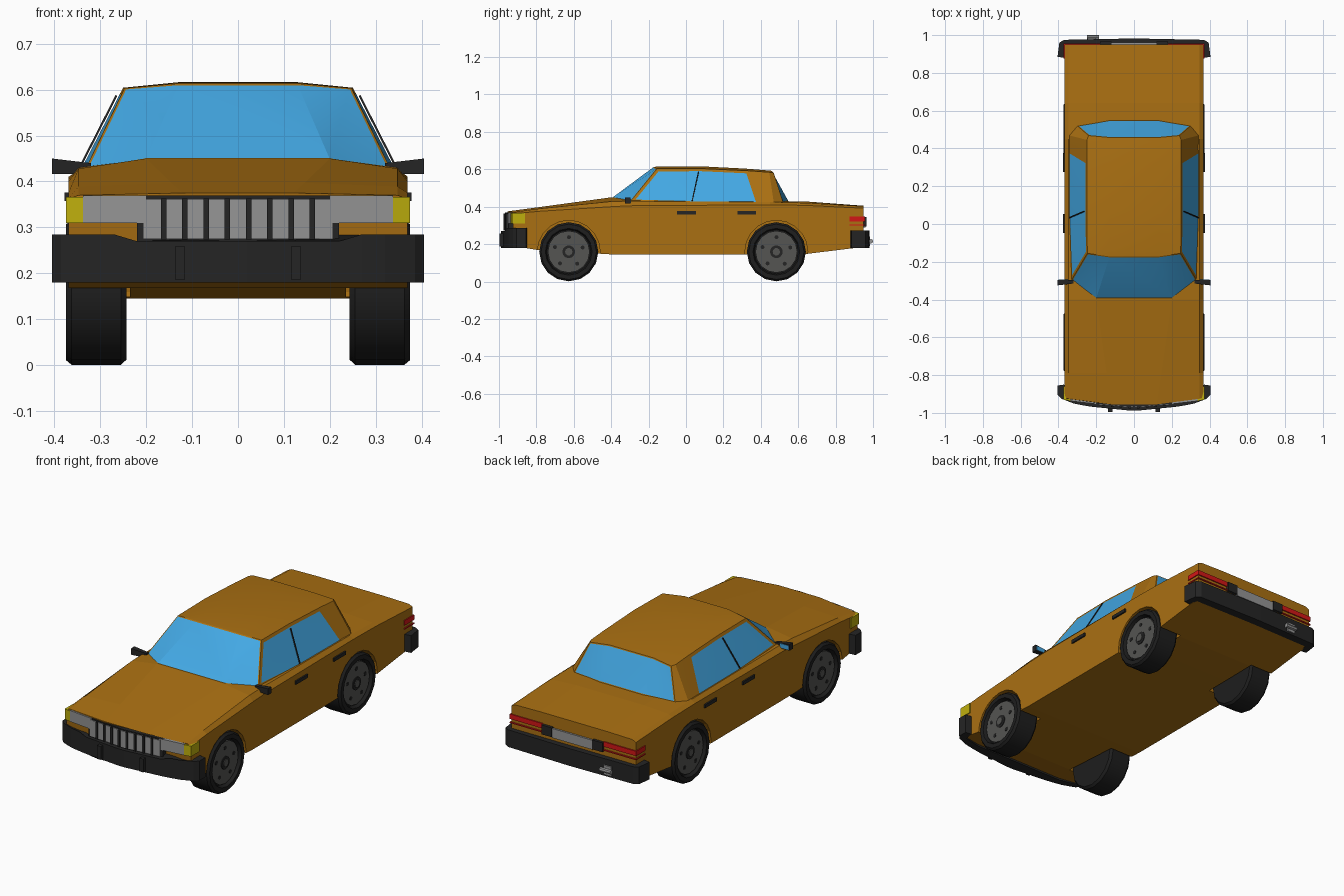
import bpy, bmesh, math
from mathutils import Matrix, Vector

cube = bpy.data.objects.get("Cube")
if cube:
    bpy.data.objects.remove(cube)


def material(name, r, g, b):
    m = bpy.data.materials.new(name)
    m.use_nodes = True
    m.diffuse_color = (r, g, b, 1)
    m.node_tree.nodes["Principled BSDF"].inputs["Base Color"].default_value = (r, g, b, 1)
    return m


PAINT = material("ochre_paint", 0.40, 0.16, 0.006)
GLASS = material("blue_glass", 0.056, 0.39, 0.77)
BLACK = material("black_trim", 0.018, 0.018, 0.018)
TYRE = material("tyre_rubber", 0.013, 0.013, 0.013)
RIM = material("rim_grey", 0.09, 0.09, 0.085)
GREY = material("light_grey", 0.30, 0.30, 0.30)
YELLOW = material("indicator_yellow", 0.52, 0.43, 0.004)
RED = material("lamp_red", 0.65, 0.008, 0.008)


def finish(bm, name, mats, smooth=None):
    bmesh.ops.recalc_face_normals(bm, faces=bm.faces)
    me = bpy.data.meshes.new(name)
    bm.to_mesh(me)
    bm.free()
    for m in mats:
        me.materials.append(m)
    ob = bpy.data.objects.new(name, me)
    bpy.context.collection.objects.link(ob)
    if smooth:
        bpy.ops.object.select_all(action="DESELECT")
        ob.select_set(True)
        bpy.context.view_layer.objects.active = ob
        bpy.ops.object.shade_smooth_by_angle(angle=math.radians(smooth))
    return ob


def prism(name, outline, z0, z1, mat, side=1):
    """Extrude an xy outline upward; z1 may be a function of x."""
    top = z1 if callable(z1) else (lambda x: z1)
    bm = bmesh.new()
    low = [bm.verts.new((x * side, y, z0)) for x, y in outline]
    high = [bm.verts.new((x * side, y, top(x))) for x, y in outline]
    bm.faces.new(low)
    bm.faces.new(high)
    for i in range(len(low)):
        j = (i + 1) % len(low)
        bm.faces.new((low[i], low[j], high[j], high[i]))
    return finish(bm, name, [mat])


def box(name, x0, x1, y0, y1, z0, z1, mat, side=1):
    return prism(name, [(x0, y0), (x1, y0), (x1, y1), (x0, y1)], z0, z1, mat, side)


def disc(name, r, x0, x1, y, z, mat, n=16, smooth=30):
    """Cylinder along x."""
    bm = bmesh.new()
    place = Matrix.Translation(((x0 + x1) / 2, y, z)) @ Matrix.Rotation(math.pi / 2, 4, "Y")
    bmesh.ops.create_cone(bm, cap_ends=True, segments=n, radius1=r, radius2=r,
                          depth=abs(x1 - x0), matrix=place)
    return finish(bm, name, [mat], smooth)


WHEEL_Y = {"front": -0.627, "rear": 0.483}
WHEEL_Z = 0.159
SIDES = {"left": 1, "right": -1}

# Lower body: lofted sections (y, crease x, top z, edge z, shoulder z, bottom z)
sections = [
    (-0.955, 0.12, 0.375, 0.37, 0.362, 0.19),
    (-0.79, 0.145, 0.397, 0.389, 0.375, 0.168),
    (-0.40, 0.20, 0.45, 0.428, 0.40, 0.145),
    (-0.30, 0.20, 0.45, 0.43, 0.405, 0.145),
    (0.45, 0.20, 0.43, 0.425, 0.41, 0.145),
    (0.64, 0.20, 0.428, 0.42, 0.407, 0.147),
    (0.95, 0.20, 0.405, 0.402, 0.392, 0.185)]
bm = bmesh.new()
rings = []
for k, (y, cx, top, edge, shoulder, bottom) in enumerate(sections):
    half = [(cx, top), (0.347, edge), (0.369, shoulder), (0.369, bottom)]
    pts = half + [(-x, z) for x, z in reversed(half)]
    bend = 0.03 if k == 0 else 0
    rings.append([bm.verts.new((x, y + bend * (abs(x) > 0.3), z)) for x, z in pts])
for a, b in zip(rings, rings[1:]):
    for i in range(8):
        j = (i + 1) % 8
        bm.faces.new((a[i], a[j], b[j], b[i]))
bm.faces.new(rings[0])
bm.faces.new(rings[-1])
body = finish(bm, "body", [PAINT])

# Wheel arches
for y in WHEEL_Y.values():
    for s in SIDES.values():
        cutter = disc("arch_cutter", 0.168, s * 0.235, s * 0.5, y, WHEEL_Z, PAINT, 20, None)
        mod = body.modifiers.new("arch", "BOOLEAN")
        mod.operation, mod.solver, mod.object = "DIFFERENCE", "EXACT", cutter
        bpy.context.view_layer.objects.active = body
        bpy.ops.object.modifier_apply(modifier=mod.name)
        bpy.data.objects.remove(cutter)

# Cabin: base and roof outlines from front to rear, mirrored
base = [(0.20, -0.395, 0.447), (0.333, -0.30, 0.425), (0.348, 0.05, 0.414), (0.348, 0.395, 0.412),
        (0.345, 0.47, 0.418), (0.30, 0.52, 0.422), (0.13, 0.548, 0.428)]
roof = [(0.13, -0.172, 0.613), (0.247, -0.155, 0.603), (0.25, 0.08, 0.604), (0.25, 0.335, 0.592),
        (0.25, 0.445, 0.584), (0.24, 0.468, 0.582), (0.13, 0.458, 0.592)]
last = len(base) - 1
bm = bmesh.new()
glass = {"wind": [], "rear": [], "left": [], "right": []}
rows = {}
for name, s in SIDES.items():
    lo = [bm.verts.new((x * s, y, z)) for x, y, z in base]
    hi = [bm.verts.new((x * s, y, z)) for x, y, z in roof]
    crown = [hi[0]] + [bm.verts.new((0.13 * s, y * 0.93, z + 0.012)) for x, y, z in roof[1:-1]] + [hi[-1]]
    rows[name] = (lo, hi, crown)
    for i in range(last):
        f = bm.faces.new((lo[i], lo[i + 1], hi[i + 1], hi[i]))
        key = {0: "wind", 1: name, 2: name, last - 1: "rear"}.get(i)
        if key:
            glass[key].append(f)
        ring = [hi[i], hi[i + 1], crown[i + 1], crown[i]]
        bm.faces.new(list(dict.fromkeys(ring)))
(lo, hi, crown), (lo2, hi2, crown2) = rows["left"], rows["right"]
for i in range(last):
    bm.faces.new((crown[i], crown[i + 1], crown2[i + 1], crown2[i]))
for key, i in (("wind", 0), ("rear", last)):
    glass[key].append(bm.faces.new((lo[i], hi[i], hi2[i], lo2[i])))
bmesh.ops.recalc_face_normals(bm, faces=bm.faces)
for key, faces in glass.items():
    width = 0.016 if key in SIDES else 0.006
    bmesh.ops.inset_region(bm, faces=faces, thickness=width, use_even_offset=True, use_boundary=True)
    for f in faces:
        f.material_index = 1
finish(bm, "cabin", [PAINT, GLASS], 20)

for name, s in SIDES.items():
    # Wheels
    for end, y in WHEEL_Y.items():
        bm = bmesh.new()
        profile = [(0, 0.243), (0.147, 0.243), (0.158, 0.255), (0.158, 0.362),
                   (0.148, 0.374), (0.125, 0.374), (0.118, 0.352), (0, 0.352)]
        verts = [bm.verts.new((x * s, y, WHEEL_Z + r)) for r, x in profile]
        edges = [bm.edges.new(p) for p in zip(verts, verts[1:])]
        bmesh.ops.spin(bm, geom=verts + edges, cent=(0, y, WHEEL_Z), axis=(1, 0, 0),
                       angle=math.tau, steps=16)
        bmesh.ops.remove_doubles(bm, verts=bm.verts, dist=0.0005)
        tag = f"{end}_{name}_"
        finish(bm, tag + "tyre", [TYRE], 30)
        disc(tag + "rim", 0.112, s * 0.345, s * 0.362, y, WHEEL_Z, RIM)
        disc(tag + "hub_ring", 0.034, s * 0.35, s * 0.366, y, WHEEL_Z, BLACK)
        disc(tag + "hub_cap", 0.02, s * 0.35, s * 0.37, y, WHEEL_Z, RIM, 10)
        for k in range(5):
            a = math.tau * k / 5 + 0.3
            disc(tag + "rim_hole", 0.011, s * 0.355, s * 0.364, y + 0.078 * math.cos(a),
                 WHEEL_Z + 0.078 * math.sin(a), BLACK, 8)

    # Door handles, mirrors and window divider
    for end, y in (("front", -0.047), ("rear", 0.275)):
        box(f"{end}_{name}_door_handle", 0.36, 0.377, y, y + 0.1, 0.358, 0.376, BLACK, s)
    prism(name + "_mirror", [(0.32, -0.315), (0.405, -0.325), (0.405, -0.297), (0.32, -0.297)],
          0.416, lambda x: 0.45 if x > 0.4 else 0.44, BLACK, s)
    box(name + "_mirror_glass", 0.35, 0.40, -0.299, -0.294, 0.42, 0.442, GLASS, s)
    bm = bmesh.new()
    bm_pts = [(0.342, 0.03, 0.43), (0.342, 0.036, 0.43), (0.2625, 0.07, 0.586), (0.2625, 0.064, 0.586)]
    f = bm.faces.new([bm.verts.new((x * s, y, z)) for x, y, z in bm_pts])
    push = bmesh.ops.extrude_face_region(bm, geom=[f])["geom"]
    bmesh.ops.translate(bm, verts=[v for v in push if isinstance(v, bmesh.types.BMVert)],
                        vec=Vector((0.004 * s, 0, 0.002)))
    finish(bm, name + "_window_divider", [BLACK])

    # Front and rear lamps
    prism(name + "_headlamp", [(0.20, -0.953), (0.337, -0.937), (0.337, -0.90), (0.20, -0.90)],
          0.31, 0.369, GREY, s)
    prism(name + "_indicator", [(0.337, -0.937), (0.374, -0.93), (0.374, -0.86), (0.337, -0.86)],
          0.31, 0.366, YELLOW, s)
    wrap = [(0.374, 0.875), (0.374, 0.956), (0.18, 0.956), (0.18, 0.94), (0.36, 0.94), (0.36, 0.875)]
    prism(name + "_tail_lamp", wrap, 0.322, 0.348, RED, s)
    prism(name + "_tail_lamp_stripe", wrap, 0.30, 0.306, RED, s)
    box(name + "_plate_end", 0.12, 0.18, 0.94, 0.965, 0.295, 0.345, BLACK, s)
    box(name + "_bumper_guard", 0.115, 0.137, -0.996, -0.95, 0.187, 0.258, BLACK, s)

# Grille
prism("grille_frame", [(-0.22, -0.95), (0, -0.968), (0.22, -0.95), (0.22, -0.90), (-0.22, -0.90)],
      0.268, 0.369, BLACK)
prism("grille_panel", [(-0.207, -0.955), (0, -0.972), (0.207, -0.955), (0.207, -0.91), (-0.207, -0.91)],
      0.275, 0.362, GREY)
for k in range(8):
    x = (k - 3.5) * 0.0463
    y = -0.972 + abs(x) * 0.082
    box("grille_bar", x - 0.006, x + 0.006, y - 0.006, y + 0.03, 0.274, 0.363, BLACK)


# Bumpers
def both(half):
    return half + [(-x, y) for x, y in reversed(half)]


prism("front_bumper", both([(0.02, -0.988), (0.22, -0.968), (0.27, -0.96), (0.32, -0.95),
                            (0.385, -0.925), (0.405, -0.905), (0.405, -0.855), (0.37, -0.85),
                            (0.36, -0.90), (0.27, -0.92), (0.22, -0.92)]),
      0.18, lambda x: 0.285 if abs(x) > 0.25 else 0.27, BLACK)
prism("rear_bumper", both([(0.02, 0.982), (0.37, 0.975), (0.395, 0.96), (0.405, 0.885),
                           (0.37, 0.88), (0.36, 0.93), (0.02, 0.935)]),
      0.18, 0.272, BLACK)

# Number plate bar and tow fitting
box("plate_bar", -0.12, 0.12, 0.94, 0.96, 0.29, 0.34, GREY)
box("tow_bracket", -0.245, -0.20, 0.97, 0.985, 0.19, 0.24, GREY)
disc("tow_bar", 0.012, -0.25, -0.185, 0.988, 0.215, GREY, 8)
